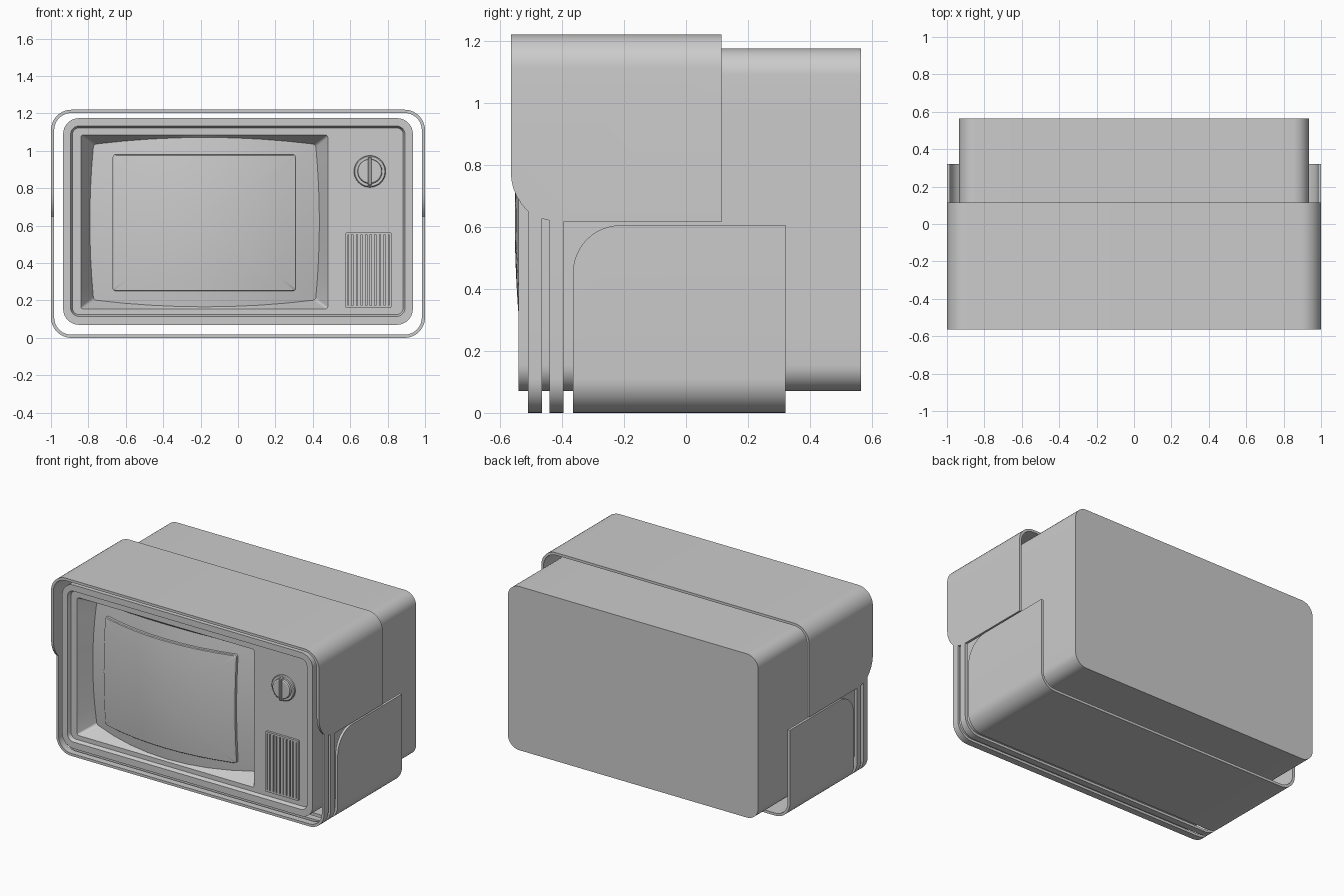
import bpy, bmesh, math

if "Cube" in bpy.data.objects:
    bpy.data.objects.remove(bpy.data.objects["Cube"])


def finish(name, bm, angle=30):
    me = bpy.data.meshes.new(name)
    bm.to_mesh(me)
    bm.free()
    ob = bpy.data.objects.new(name, me)
    bpy.context.collection.objects.link(ob)
    bpy.ops.object.select_all(action='DESELECT')
    ob.select_set(True)
    bpy.context.view_layer.objects.active = ob
    bpy.ops.object.shade_smooth_by_angle(angle=math.radians(angle))
    return ob


def outline(x0, x1, z0, z1, r, bx=0, bz=0, n=8, m=8):
    """Rounded rectangle in xz, optionally with bowed sides."""
    pts = []
    corners = [(x0 + r, z0 + r, 180), (x1 - r, z0 + r, 270),
               (x1 - r, z1 - r, 0), (x0 + r, z1 - r, 90)]
    for k, (cx, cz, a0) in enumerate(corners):
        for i in range(n + 1):
            a = math.radians(a0 + 90 * i / n)
            pts.append((cx + r * math.cos(a), cz + r * math.sin(a)))
        nx, nz, na = corners[(k + 1) % 4]
        a = math.radians(na)
        end = (nx + r * math.cos(a), nz + r * math.sin(a))
        sx, sz = pts[-1]
        for i in range(1, m):
            t = i / m
            pts.append((sx + (end[0] - sx) * t, sz + (end[1] - sz) * t))
    cx, cz, hx, hz = (x0 + x1) / 2, (z0 + z1) / 2, (x1 - x0) / 2, (z1 - z0) / 2
    out = []
    for x, z in pts:
        u, v = (x - cx) / hx, (z - cz) / hz
        out.append((x + bx * u * (1 - v * v), z + bz * v * (1 - u * u)))
    return out


def at(pts, y):
    return [(x, y, z) for x, z in pts]


def loft(name, loops, start=False, end=False, closed=False, angle=30):
    bm = bmesh.new()
    vs = [[bm.verts.new(p) for p in lp] for lp in loops]
    n = len(vs[0])
    pairs = list(zip(vs, vs[1:])) + ([(vs[-1], vs[0])] if closed else [])
    for a, b in pairs:
        for i in range(n):
            j = (i + 1) % n
            bm.faces.new((a[i], a[j], b[j], b[i]))
    if start:
        bm.faces.new(vs[0][::-1])
    if end:
        bm.faces.new(vs[-1])
    return finish(name, bm, angle)


def box(name, x0, x1, y0, y1, z0, z1, bev=0):
    rect = lambda d: [(x0 + d, z0 + d), (x1 - d, z0 + d), (x1 - d, z1 - d), (x0 + d, z1 - d)]
    return loft(name, [at(rect(0), y1), at(rect(0), y0 + bev), at(rect(bev), y0)]
                if bev else [at(rect(0), y1), at(rect(0), y0)], True, True)


# Cabinet with stepped front rim and sloped screen recess
FRONT, PANEL = -0.54, -0.515
CX, CZ = -0.18, 0.62


def glass_y(x, z):
    return -0.53 + 0.3 * (x - CX) ** 2 + 0.13 * (z - CZ) ** 2


def on_glass(pts, s=1.0, off=0.0):
    out = []
    for x, z in pts:
        x, z = CX + (x - CX) * s, CZ + (z - CZ) * s
        out.append((x, glass_y(x, z) - off, z))
    return out


body = outline(-0.935, 0.935, 0.07, 1.175, 0.085)
rim = outline(-0.895, 0.893, 0.115, 1.133, 0.045)
step = outline(-0.885, 0.883, 0.125, 1.123, 0.035)
mouth = outline(-0.84, 0.48, 0.155, 1.085, 0.012)
edge = outline(-0.772, 0.415, 0.203, 1.035, 0.015, 0.02, 0.037)
loft("cabinet", [at(body, 0.565), at(body, FRONT), at(rim, FRONT), at(step, PANEL),
                 at(mouth, PANEL), on_glass(edge)], start=True)

# Bulging screen and the raised plate on it
loft("screen", [on_glass(edge, s) for s in (1, .85, .7, .55, .4, .25, .1)], end=True)
plate = outline(-0.67, 0.31, 0.25, 0.98, 0.015)
loft("screen_plate", [on_glass(plate, 1, -0.005), on_glass(plate, 1, 0.017)]
     + [on_glass(plate, s, 0.022) for s in (.988, .85, .7, .55, .4, .25, .1)], end=True)

# Tuning knob: stepped disc with a grip bar
KX, KZ = 0.705, 0.89


def ring(r, y, n=40):
    return [(KX + r * math.cos(2 * math.pi * i / n), y,
             KZ + r * math.sin(2 * math.pi * i / n)) for i in range(n)]


loft("knob", [ring(r, y) for r, y in [(.085, PANEL + .005), (.085, -.527), (.08, -.532),
     (.066, -.532), (.064, -.546), (.058, -.55)]], True, True)
box("knob_grip", KX - 0.009, KX + 0.009, -0.559, -0.53, KZ - 0.075, KZ + 0.075, 0.004)

# Speaker grille: frame, backing and vertical fins
VX0, VX1, VZ0, VZ1 = 0.575, 0.82, 0.16, 0.565
outer = outline(VX0, VX1, VZ0, VZ1, 0.006, n=2, m=1)
inner = outline(VX0 + .012, VX1 - .012, VZ0 + .012, VZ1 - .012, 0.004, n=2, m=1)
loft("grille_frame", [at(outer, PANEL + .005), at(outer, -.53), at(inner, -.53),
                      at(inner, PANEL + .005)], closed=True)
box("grille_back", VX0 + .01, VX1 - .01, PANEL - .002, PANEL + .004, VZ0 + .01, VZ1 - .01)
FINS = 9
pitch = (VX1 - VX0 - 0.024) / FINS
for i in range(FINS):
    x = VX0 + 0.012 + pitch * (i + 0.5)
    box(f"grille_fin_{i + 1}", x - pitch * .36, x + pitch * .36, -0.531, PANEL,
        VZ0 + .012, VZ1 - .012)


# Thin outer shells: a rounded hoop trimmed by a side profile (y, z)
def shell(name, profile):
    o = outline(-1, 1, 0, 1.22, 0.11, n=10, m=1)
    i = outline(-0.983, 0.983, 0.017, 1.203, 0.093, n=10, m=1)
    hoop = loft(name, [at(o, 0.7), at(o, -0.7), at(i, -0.7), at(i, 0.7)], closed=True)
    bm = bmesh.new()
    f = bm.faces.new([bm.verts.new((-1.2, y, z)) for y, z in profile])
    ext = bmesh.ops.extrude_face_region(bm, geom=[f])["geom"]
    bmesh.ops.translate(bm, vec=(2.4, 0, 0),
                        verts=[v for v in ext if isinstance(v, bmesh.types.BMVert)])
    bmesh.ops.recalc_face_normals(bm, faces=bm.faces)
    cut = finish(name + "_cutter", bm)
    cut.hide_render = True
    mod = hoop.modifiers.new("trim", 'BOOLEAN')
    mod.operation, mod.solver, mod.object = 'INTERSECT', 'EXACT', cut
    bpy.ops.object.select_all(action='DESELECT')
    hoop.select_set(True)
    bpy.context.view_layer.objects.active = hoop
    bpy.ops.object.modifier_apply(modifier=mod.name)
    bpy.data.objects.remove(cut)
    bpy.ops.object.shade_smooth_by_angle(angle=math.radians(30))


# Upper hood, whose two front straps wrap under the set
hood = [(-.565, 1.3), (.115, 1.3), (.115, .615), (-.395, .615), (-.395, -.1), (-.44, -.1),
        (-.44, .62), (-.465, .627), (-.465, -.1), (-.51, -.1), (-.51, .65),
        (-.53, .673), (-.546, .698), (-.557, .725), (-.563, .752), (-.565, .785)]
shell("upper_hood", hood)

# Lower cradle with rounded front upper corners
R = 0.155
arc = [(-.365 + R - R * math.cos(a), .605 - R + R * math.sin(a))
       for a in [math.pi / 2 * k / 12 for k in range(13)]]
shell("lower_cradle", [(.32, -.1), (-.365, -.1)] + arc + [(.32, .605)])
